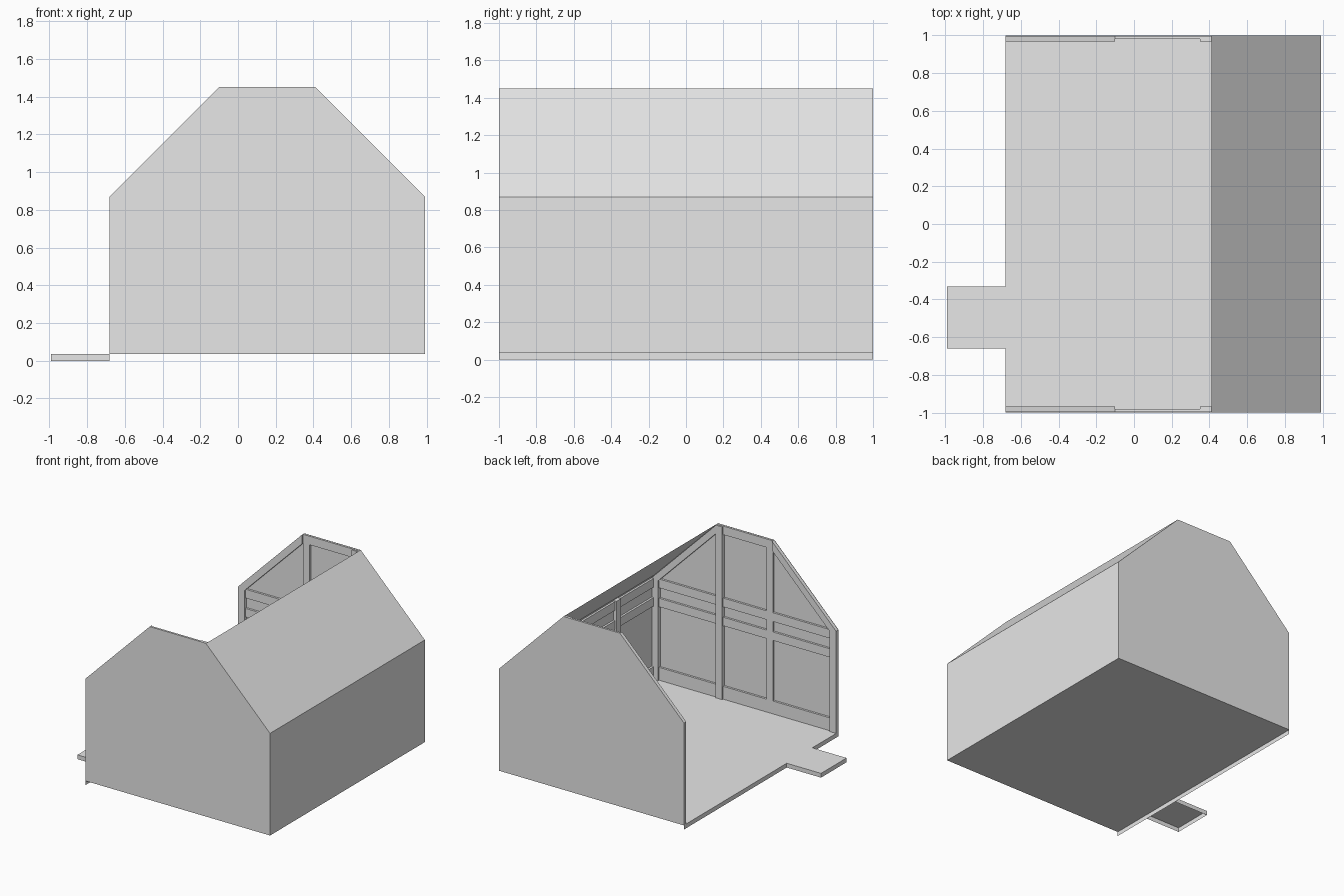
import bpy, bmesh

cube = bpy.data.objects.get("Cube")
if cube:
    bpy.data.objects.remove(cube, do_unlink=True)

grey = bpy.data.materials.new("plain_grey")
grey.use_nodes = True
grey.diffuse_color = (0.8, 0.8, 0.8, 1)
grey.node_tree.nodes["Principled BSDF"].inputs["Base Color"].default_value = (0.8, 0.8, 0.8, 1)

# Main sizes
LEFT, RIGHT, END = -0.68, 0.99, 1.0
FLOOR, EAVE, TOP = 0.035, 0.87, 1.45
RIDGE_L, RIDGE_R = -0.10, 0.41
MID = (LEFT + RIGHT) / 2
BEAM = 0.06
POST_DEPTH, RAIL_DEPTH = 0.032, 0.02
GAP = 0.003
RAILS = {"bottom": (FLOOR, 0.14), "lower": (0.635, 0.705), "upper": (0.79, 0.862)}


def finish(name, bm):
    mesh = bpy.data.meshes.new(name)
    bm.to_mesh(mesh)
    bm.free()
    mesh.materials.append(grey)
    obj = bpy.data.objects.new(name, mesh)
    bpy.context.collection.objects.link(obj)
    return obj


def sheet(name, points):
    """Single flat face through the given points."""
    bm = bmesh.new()
    bm.faces.new([bm.verts.new(p) for p in points])
    return finish(name, bm)


def prism(name, profile, y0, y1):
    """Solid made by sweeping an x-z outline along y."""
    bm = bmesh.new()
    face = bm.faces.new([bm.verts.new((x, y0, z)) for x, z in profile])
    swept = bmesh.ops.extrude_face_region(bm, geom=[face])["geom"]
    verts = [v for v in swept if isinstance(v, bmesh.types.BMVert)]
    bmesh.ops.translate(bm, verts=verts, vec=(0, y1 - y0, 0))
    bmesh.ops.recalc_face_normals(bm, faces=bm.faces)
    return finish(name, bm)


def box(name, x0, x1, y0, y1, z0, z1):
    return prism(name, [(x0, z0), (x1, z0), (x1, z1), (x0, z1)], y0, y1)


# Floor, its front skirt, the long wall and the single roof slope
sheet("floor", [(LEFT, -END, FLOOR), (RIGHT, -END, FLOOR), (RIGHT, END, FLOOR), (LEFT, END, FLOOR)])
sheet("floor_skirt", [(LEFT, END, 0), (LEFT, -END, 0), (LEFT, -END, FLOOR), (LEFT, END, FLOOR)])
sheet("long_wall", [(RIGHT, -END, FLOOR), (RIGHT, END, FLOOR), (RIGHT, END, EAVE), (RIGHT, -END, EAVE)])
sheet("roof_slope", [(RIGHT, -END, EAVE), (RIGHT, END, EAVE), (RIDGE_R, END, TOP), (RIDGE_R, -END, TOP)])

# Doorstep, hollow underneath
step = box("doorstep", -0.99, LEFT, -0.66, -0.33, 0, FLOOR)
bm = bmesh.new()
bm.from_mesh(step.data)
hidden = [f for f in bm.faces if f.normal.z < -0.5 or f.normal.x > 0.5]
bmesh.ops.delete(bm, geom=hidden, context="FACES")
bm.to_mesh(step.data)
bm.free()

# Gable ends with their inner timber frames
outline = [(LEFT, FLOOR), (RIGHT, FLOOR), (RIGHT, EAVE), (RIDGE_R, TOP), (RIDGE_L, TOP), (LEFT, EAVE)]
for side, end in (("front", -1), ("back", 1)):
    wall = [(x, end * END, z) for x, z in outline]
    sheet(side + "_gable", wall if end < 0 else wall[::-1])
    outer, post_in, rail_in = (end * (END - d) for d in (GAP, POST_DEPTH, RAIL_DEPTH))
    for half, flip in (("open", 1), ("roofed", -1)):
        name = f"{side}_{half}_"

        def fx(x):
            return MID + flip * (x - MID)

        # Posts and the sloping rafter
        inner = RIDGE_L + BEAM
        tall_in = rail_in if flip > 0 else post_in
        eave_x = LEFT + (GAP if flip < 0 else 0)
        box(name + "corner_post", fx(eave_x), fx(LEFT + BEAM), outer, post_in, FLOOR, EAVE - GAP)
        box(name + "tall_post", fx(RIDGE_L), fx(inner), outer, tall_in, FLOOR, TOP - GAP)
        drop = 0 if flip > 0 else 2 * GAP
        rafter = [(eave_x, EAVE - drop), (RIDGE_L, TOP - drop),
                  (RIDGE_L, TOP - 0.075), (eave_x, EAVE - 0.075)]
        prism(name + "rafter", [(fx(x), z) for x, z in rafter], outer, post_in)

        # Rails between corner post and tall post
        for label, (z0, z1) in RAILS.items():
            box(name + label + "_rail", fx(LEFT + BEAM), fx(RIDGE_L), outer, rail_in, z0, z1)

    # Rails of the middle bay and the top beam
    for label, (z0, z1) in RAILS.items():
        box(f"{side}_middle_{label}_rail", RIDGE_L + BEAM, RIDGE_R - BEAM, outer, rail_in, z0, z1)
    box(side + "_top_beam", RIDGE_L, RIDGE_R, outer, rail_in, TOP - 0.07, TOP)

# Frame inside the long wall
for i in range(3):
    y = (i - 1) * 0.5
    box(f"long_wall_post_{i + 1}", RIGHT - POST_DEPTH, RIGHT - GAP,
        y - BEAM / 2, y + BEAM / 2, FLOOR, EAVE - GAP)
for label, (z0, z1) in RAILS.items():
    box(f"long_wall_{label}_rail", RIGHT - RAIL_DEPTH, RIGHT - GAP,
        POST_DEPTH - END, END - POST_DEPTH, z0, z1)
